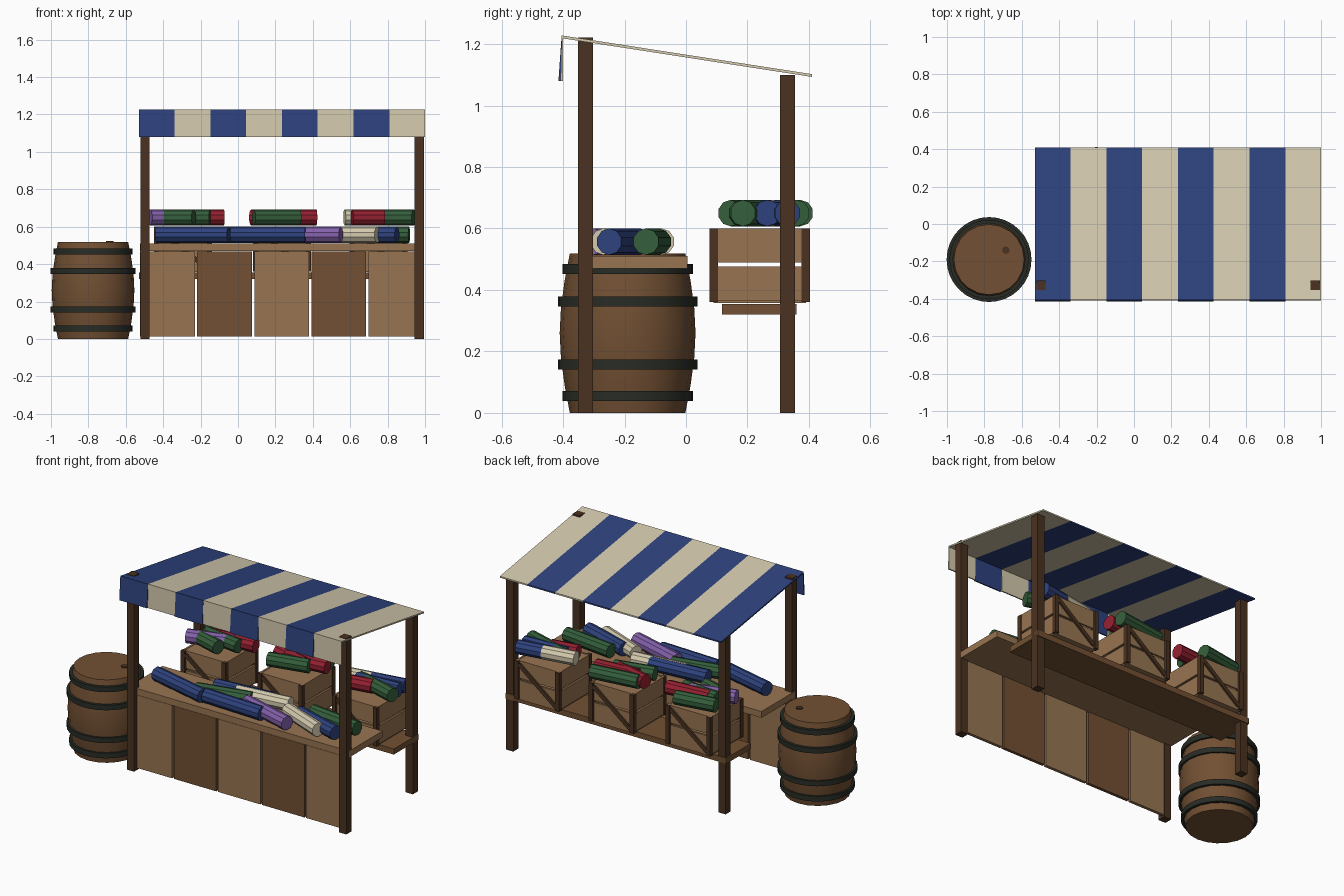
import bpy, bmesh, math
from mathutils import Vector, Matrix

if "Cube" in bpy.data.objects:
    bpy.data.objects.remove(bpy.data.objects["Cube"])


def material(name, r, g, b):
    lin = [(c / 255 / 12.92) if c < 10 else ((c / 255 + 0.055) / 1.055) ** 2.4 for c in (r, g, b)]
    m = bpy.data.materials.new(name)
    m.diffuse_color = (*lin, 1)
    m.use_nodes = True
    m.node_tree.nodes["Principled BSDF"].inputs["Base Color"].default_value = m.diffuse_color
    return m


DARK = material("dark_wood", 74, 50, 33)
LIGHT = material("light_wood", 152, 117, 82)
MID = material("mid_wood", 114, 80, 51)
IRON = material("iron", 40, 44, 37)
BLUE = material("blue_cloth", 46, 66, 126)
CREAM = material("cream_cloth", 212, 202, 174)
GREEN = material("green_cloth", 52, 94, 59)
RED = material("red_cloth", 148, 32, 48)
PURPLE = material("purple_cloth", 132, 97, 172)


def finish(name, bm, mat):
    bmesh.ops.recalc_face_normals(bm, faces=bm.faces)
    me = bpy.data.meshes.new(name)
    bm.to_mesh(me)
    bm.free()
    me.materials.append(mat)
    ob = bpy.data.objects.new(name, me)
    bpy.context.collection.objects.link(ob)
    return ob


def box(name, x0, x1, y0, y1, z0, z1, mat):
    bm = bmesh.new()
    bmesh.ops.create_cube(bm, size=1)
    for v in bm.verts:
        v.co = Vector(((x0 + x1) / 2 + v.co.x * (x1 - x0),
                       (y0 + y1) / 2 + v.co.y * (y1 - y0),
                       (z0 + z1) / 2 + v.co.z * (z1 - z0)))
    return finish(name, bm, mat)


def prism(name, profile, x0, x1, mat):
    """Extrude a y-z outline along x."""
    bm = bmesh.new()
    rings = [[bm.verts.new((x, y, z)) for y, z in profile] for x in (x0, x1)]
    n = len(profile)
    for i in range(n):
        j = (i + 1) % n
        bm.faces.new((rings[0][i], rings[0][j], rings[1][j], rings[1][i]))
    bm.faces.new(rings[0])
    bm.faces.new(rings[1])
    return finish(name, bm, mat)


def lathe(name, profile, sides, center, mat):
    """Closed solid of revolution from (radius, z) pairs."""
    bm = bmesh.new()
    rings = []
    for r, z in profile:
        rings.append([bm.verts.new((center[0] + r * math.cos(2 * math.pi * i / sides),
                                    center[1] + r * math.sin(2 * math.pi * i / sides), z))
                      for i in range(sides)])
    for a, b in zip(rings, rings[1:]):
        for i in range(sides):
            j = (i + 1) % sides
            bm.faces.new((a[i], a[j], b[j], b[i]))
    bm.faces.new(rings[0])
    bm.faces.new(rings[-1])
    ob = finish(name, bm, mat)
    bpy.ops.object.select_all(action='DESELECT')
    bpy.context.view_layer.objects.active = ob
    ob.select_set(True)
    bpy.ops.object.shade_smooth_by_angle(angle=math.radians(35))
    return ob


def cloth_roll(x0, y0, x1, y1, z, mat, r=0.043):
    a, b = Vector((x0, y0, z)), Vector((x1, y1, z))
    d = b - a
    bm = bmesh.new()
    bmesh.ops.create_cone(bm, cap_ends=True, segments=10, radius1=r, radius2=r, depth=d.length,
                          matrix=Matrix.Translation((a + b) / 2) @ d.to_track_quat('Z', 'Y').to_matrix().to_4x4())
    finish("cloth_roll", bm, mat)


# Posts
for x in (-0.497, 0.97):
    box("front_post", x - 0.025, x + 0.025, -0.352, -0.302, 0, 1.222, DARK)
    box("back_post", x - 0.025, x + 0.025, 0.305, 0.355, 0, 1.10, DARK)

# Striped canopy and hanging front flaps
W = 1.53 / 8
for i in range(8):
    x0, x1 = -0.53 + i * W, -0.53 + (i + 1) * W
    mat = (BLUE, CREAM)[i % 2]
    prism("canopy_stripe", [(-0.405, 1.219), (0.41, 1.093), (0.41, 1.102), (-0.405, 1.228)], x0, x1, mat)
    dy = (-0.411, -0.404)[i % 2]
    prism("canopy_flap", [(-0.405, 1.222), (-0.400, 1.222), (dy + 0.004, 1.08), (dy - 0.004, 1.08)], x0, x1, mat)

# Counter top and front panels
box("counter_top", -0.525, 0.995, -0.325, 0.005, 0.47, 0.51, LIGHT)
for i in range(5):
    x = -0.523 + i * 0.305
    box("front_panel", x, x + 0.293, -0.322, -0.303, 0.012, 0.467, (LIGHT, MID)[i % 2])

# Rear shelf
box("rear_shelf", -0.53, 0.995, 0.117, 0.36, 0.32, 0.355, MID)

# Crates with slatted walls, corner legs and diagonal braces
for cx in (-0.295, 0.235, 0.75):
    x0, x1 = cx - 0.155, cx + 0.155
    box("crate_floor", x0 + 0.01, x1 - 0.01, 0.09, 0.39, 0.357, 0.37, LIGHT)
    box("crate_lid", x0 + 0.01, x1 - 0.01, 0.09, 0.39, 0.586, 0.598, LIGHT)
    for z0, z1 in ((0.365, 0.477), (0.49, 0.60)):
        for x in (x0 + 0.004, x1 - 0.016):
            box("crate_side_plank", x, x + 0.012, 0.10, 0.38, z0, z1, LIGHT)
        for y in (0.09, 0.378):
            box("crate_face_plank", x0 + 0.006, x1 - 0.006, y, y + 0.012, z0, z1, LIGHT)
    for x in (x0, x1 - 0.026):
        for y in (0.076, 0.376):
            box("crate_leg", x, x + 0.026, y, y + 0.028, 0.36, 0.60, DARK)
    for y, s in ((0.086, 1), (0.394, -1)):
        bm = bmesh.new()
        bmesh.ops.create_cube(bm, size=1)
        run, rise = 0.255, 0.20
        bmesh.ops.transform(bm, verts=bm.verts, matrix=Matrix.Translation((cx, y, 0.48))
                            @ Matrix.Rotation(s * math.atan2(rise, run), 4, 'Y')
                            @ Matrix.Diagonal((math.hypot(run, rise), 0.014, 0.024, 1)))
        finish("crate_brace", bm, DARK)

# Cloth rolls on the counter
for roll in ((-0.435, -0.18, -0.05, -0.275, BLUE), (-0.13, -0.225, 0.2, -0.15, GREEN),
             (-0.04, -0.26, 0.36, -0.275, BLUE), (0.2, -0.20, 0.55, -0.30, PURPLE),
             (0.45, -0.15, 0.745, -0.27, CREAM), (0.53, -0.15, 0.85, -0.25, BLUE),
             (0.58, -0.09, 0.915, -0.13, GREEN), (-0.07, -0.12, 0.3, -0.085, BLUE),
             (0.08, -0.12, 0.42, -0.08, CREAM)):
    cloth_roll(*roll[:4], 0.557, roll[4])

# Cloth rolls on the crates
for roll in ((-0.47, 0.17, -0.2, 0.25, PURPLE), (-0.42, 0.2, -0.237, 0.145, GREEN),
             (-0.40, 0.26, -0.15, 0.225, GREEN), (-0.35, 0.26, -0.075, 0.285, RED),
             (-0.19, 0.372, -0.44, 0.33, GREEN),
             (0.085, 0.18, 0.33, 0.235, GREEN), (0.15, 0.26, 0.42, 0.285, RED),
             (0.40, 0.36, 0.10, 0.32, GREEN), (0.07, 0.30, 0.30, 0.24, RED),
             (0.57, 0.27, 0.77, 0.305, CREAM), (0.72, 0.295, 0.93, 0.33, BLUE),
             (0.61, 0.19, 0.78, 0.22, RED), (0.66, 0.27, 0.94, 0.185, GREEN),
             (0.65, 0.25, 0.93, 0.265, BLUE)):
    cloth_roll(*roll[:4], 0.65, roll[4])

# Barrel with hoops and bung
C = (-0.775, -0.19)
lathe("barrel", [(0.188, 0), (0.205, 0.09), (0.217, 0.18), (0.221, 0.26), (0.217, 0.34),
                 (0.205, 0.43), (0.188, 0.518)], 20, C, MID)
for z, r in ((0.055, 0.212), (0.157, 0.227), (0.362, 0.227), (0.468, 0.212)):
    lathe("barrel_hoop", [(r, z - 0.016), (r, z + 0.016)], 32, C, IRON)
lathe("barrel_bung", [(0.02, 0.51), (0.02, 0.524)], 12, (-0.685, -0.14), DARK)
